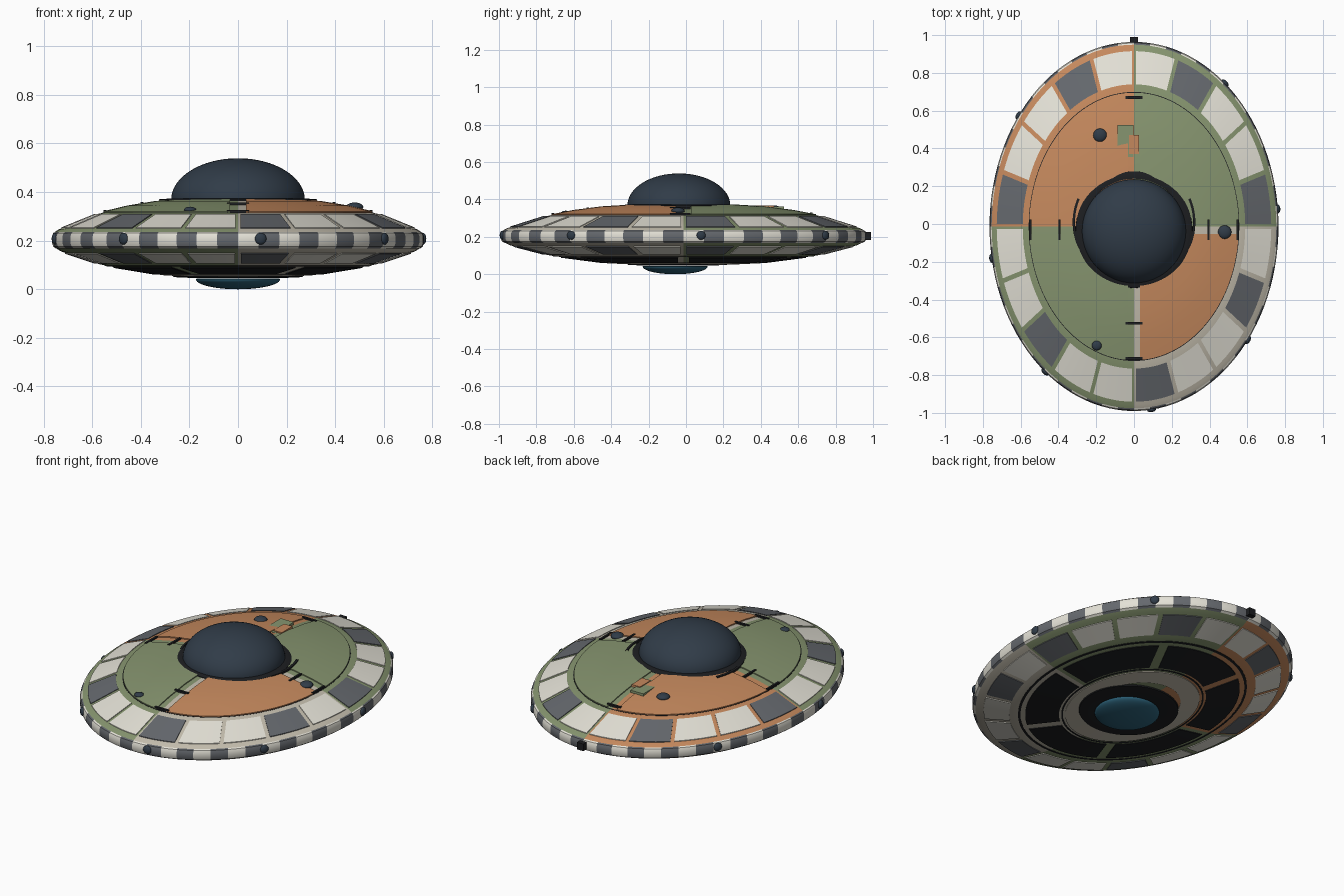
import bpy, bmesh, math
from math import sin, cos, pi, radians

if "Cube" in bpy.data.objects:
    bpy.data.objects.remove(bpy.data.objects["Cube"])

A, B, CY = 0.765, 0.977, -0.013          # half axes of the oval hull, y centre


def mat(name, *rgb):
    m = bpy.data.materials.new(name)
    m.diffuse_color = (*rgb, 1)
    m.use_nodes = True
    m.node_tree.nodes["Principled BSDF"].inputs["Base Color"].default_value = m.diffuse_color
    return m


GREEN = mat("green", .24, .30, .16)
ORANGE = mat("orange", .56, .25, .11)
BEIGE = mat("beige", .55, .51, .42)
WHITE = mat("white", .78, .76, .68)
GREY = mat("dark_grey", .13, .14, .155)
NAVY = mat("navy", .03, .045, .065)
BLACK = mat("black", .012, .013, .015)
BLUE = mat("lens_blue", .025, .12, .19)
QUAD = [GREEN, ORANGE, GREEN, BEIGE]

UPPER = [(.985, .236), (.965, .246), (.765, .308), (.73, .314), (.6, .338), (.45, .357), (.3, .366), (0, .37)]
LOWER = [(.985, .172), (.95, .155), (.75, .104), (.71, .097), (.45, .064), (.3, .057), (0, .054)]


def height(prof, f):
    for (f0, z0), (f1, z1) in zip(prof, prof[1:]):
        if f >= f1:
            return z0 + (z1 - z0) * (f - f0) / (f1 - f0)
    return prof[-1][1]


def finish(name, bm, mats):
    me = bpy.data.meshes.new(name)
    bm.to_mesh(me)
    bm.free()
    for m in mats:
        me.materials.append(m)
    ob = bpy.data.objects.new(name, me)
    bpy.context.collection.objects.link(ob)
    bpy.context.view_layer.objects.active = ob
    for o in bpy.context.selected_objects:
        o.select_set(False)
    ob.select_set(True)
    bpy.ops.object.shade_smooth_by_angle(angle=radians(35))
    return ob


def lathe(name, prof, mats, rx=1, ry=1, cy=CY, n=112, pick=lambda i: 0, t0=0, t1=2 * pi):
    """Sweep a (radius, z) profile around an oval."""
    bm = bmesh.new()
    rows = []
    for i in range(n + 1):
        t = t0 + (t1 - t0) * i / n
        rows.append([bm.verts.new((r * rx * cos(t), cy + r * ry * sin(t), z)) for r, z in prof])
    for i in range(n):
        for j in range(len(prof) - 1):
            f = bm.faces.new((rows[i][j], rows[i + 1][j], rows[i + 1][j + 1], rows[i][j + 1]))
            f.material_index = pick(i)
    bmesh.ops.remove_doubles(bm, verts=bm.verts, dist=1e-5)
    bmesh.ops.recalc_face_normals(bm, faces=bm.faces)
    return finish(name, bm, mats)


def patch(name, prof, f0, f1, a0, a1, m, gap=0.0, off=.004):
    """Thin plate following the hull; gap keeps its side edges a constant distance apart."""
    s = 1 if prof is UPPER else -1
    fs = sorted({f0, f1} | {p[0] for p in prof if f0 < p[0] < f1})
    n = max(2, round((a1 - a0) / 3.2))
    bm = bmesh.new()
    rows = []
    for f in fs:
        g = gap / f
        ts = [radians(a0) + g + (radians(a1 - a0) - 2 * g) * k / n for k in range(n + 1)]
        z = height(prof, f) + s * off
        rows.append([bm.verts.new((A * f * cos(t), CY + B * f * sin(t), z)) for t in ts])
    for r0, r1 in zip(rows, rows[1:]):
        for k in range(n):
            q = (r0[k], r1[k], r1[k + 1], r0[k + 1])
            bm.faces.new(q if s > 0 else q[::-1])
    edges = [e for e in bm.edges if e.is_boundary]
    ext = bmesh.ops.extrude_edge_only(bm, edges=edges)
    for v in ext["geom"]:
        if isinstance(v, bmesh.types.BMVert):
            v.co.z -= s * (off + .003)
    return finish(name, bm, [m])


def box(name, loc, size, m, rot=0):
    bm = bmesh.new()
    bmesh.ops.create_cube(bm, size=1)
    for v in bm.verts:
        v.co = [c * d for c, d in zip(v.co, size)]
    ob = finish(name, bm, [m])
    ob.location, ob.rotation_euler.z = loc, rot
    return ob


def knob(name, loc, r, flat=(1, 1, 1), rot=0):
    bm = bmesh.new()
    bmesh.ops.create_uvsphere(bm, u_segments=16, v_segments=10, radius=r)
    ob = finish(name, bm, [NAVY])
    ob.location, ob.scale, ob.rotation_euler.z = loc, flat, rot


def on_top(x, y):
    return height(UPPER, math.hypot(x / A, (y - CY) / B))


# hull shells, coloured by quadrant
lathe("upper_hull", UPPER, QUAD, A, B, pick=lambda i: i // 28)
lathe("lower_hull", LOWER, QUAD, A, B, pick=lambda i: i // 28)
# chequered rim band
lathe("rim_band", [(.98, .168), (.994, .176), (1, .19), (1, .218), (.994, .231), (.98, .238)],
      [WHITE, GREY], A, B, pick=lambda i: (i // 2) % 2)

# window ring, above and below
PATTERN = "DWWDW WDWWD WWDWW WWWWW".replace(" ", "")
PATTERN = PATTERN[:15] + "DWWDW"
for k, c in enumerate(PATTERN):
    m = GREY if c == "D" else WHITE
    patch(f"upper_window_{k}", UPPER, .77, .95, 18 * k, 18 * k + 18, m, .013)
    patch(f"lower_window_{k}", LOWER, .77, .93, 18 * k, 18 * k + 18, m, .016)

# top deck plates, with channels along both axes
for q, m in enumerate([GREEN, ORANGE, GREEN, ORANGE]):
    patch(f"deck_plate_{q}", UPPER, .3, .725, 90 * q, 90 * q + 90, m, .042, .006)
patch("deck_seam", UPPER, .723, .729, 0, 360, BLACK, 0, .001)

# belly: dark panels, groove and inner ring
for k in range(6):
    patch(f"belly_panel_{k}", LOWER, .46, .67, 60 * k, 60 * k + 60, BLACK, .03)
patch("belly_groove", LOWER, .70, .715, 0, 360, BLACK, 0, .002)
patch("belly_ring", LOWER, .3, .42, 0, 360, BEIGE, 0, .004)
patch("belly_ring_seam", LOWER, .435, .445, 0, 360, BLACK, 0, .002)

# canopy dome with collar
dome = [(.275 * cos(k * pi / 32), .368 + .171 * sin(k * pi / 32)) for k in range(17)]
lathe("canopy_dome", [(.275, .34)] + dome, [NAVY], cy=-.038, n=64)
lathe("canopy_collar", [(.312, .345), (.308, .367), (.29, .374), (.27, .374)], [BLACK], cy=-.03, n=64)
for s in (0, pi):
    lathe(f"collar_bracket_{'left' if s else 'right'}",
          [(.312, .35), (.312, .372), (.325, .37), (.325, .35)], [BLACK],
          cy=.01, n=16, t0=s - .4, t1=s + .4)

# belly lens with dark mount
lens = [(.174 * cos(k * pi / 24), .042 - .042 * sin(k * pi / 24)) for k in range(13)]
lathe("belly_lens", [(0, .044), (.17, .044)] + lens, [BLUE], cy=-.058, n=64)
lathe("lens_mount", [(.27, .06), (.265, .05), (.2, .047), (.16, .054), (0, .054)], [BLACK], cy=-.045, n=64)

# cross bars in the deck channels
for i, (x, y, along_x) in enumerate([(0, .67, 1), (0, -.525, 1), (0, -.712, 1), (-.548, -.03, 0),
                                     (-.395, -.03, 0), (.548, -.03, 0), (.395, -.03, 0)]):
    size = (.09, .014, .016) if along_x else (.012, .11, .016)
    box(f"channel_bar_{i}", (x, y, on_top(x, y) + .002), size, BLACK)
# painted service hatches behind the canopy
box("hatch_green", (-.045, .44, on_top(-.045, .44) + .001), (.085, .17, .014), GREEN)
box("hatch_orange", (0, .42, on_top(0, .42) + .003), (.055, .1, .014), ORANGE)

# deck and rim knobs
for i, (x, y, r) in enumerate([(-.18, .47, .036), (.48, -.043, .036), (-.197, -.643, .026)]):
    knob(f"deck_knob_{i}", (x, y, on_top(x, y) + .006), r, (1, 1, .5))
for i, d in enumerate([-83, -38, 5.5, 51, 143, 190, 232]):
    t = radians(d)
    knob(f"rim_knob_{i}", (A * cos(t), CY + B * sin(t), .208), .024, (.55, 1, 1),
         math.atan2(A * sin(t), B * cos(t)))
box("tail_block", (0, .97, .204), (.042, .04, .042), BLACK)
